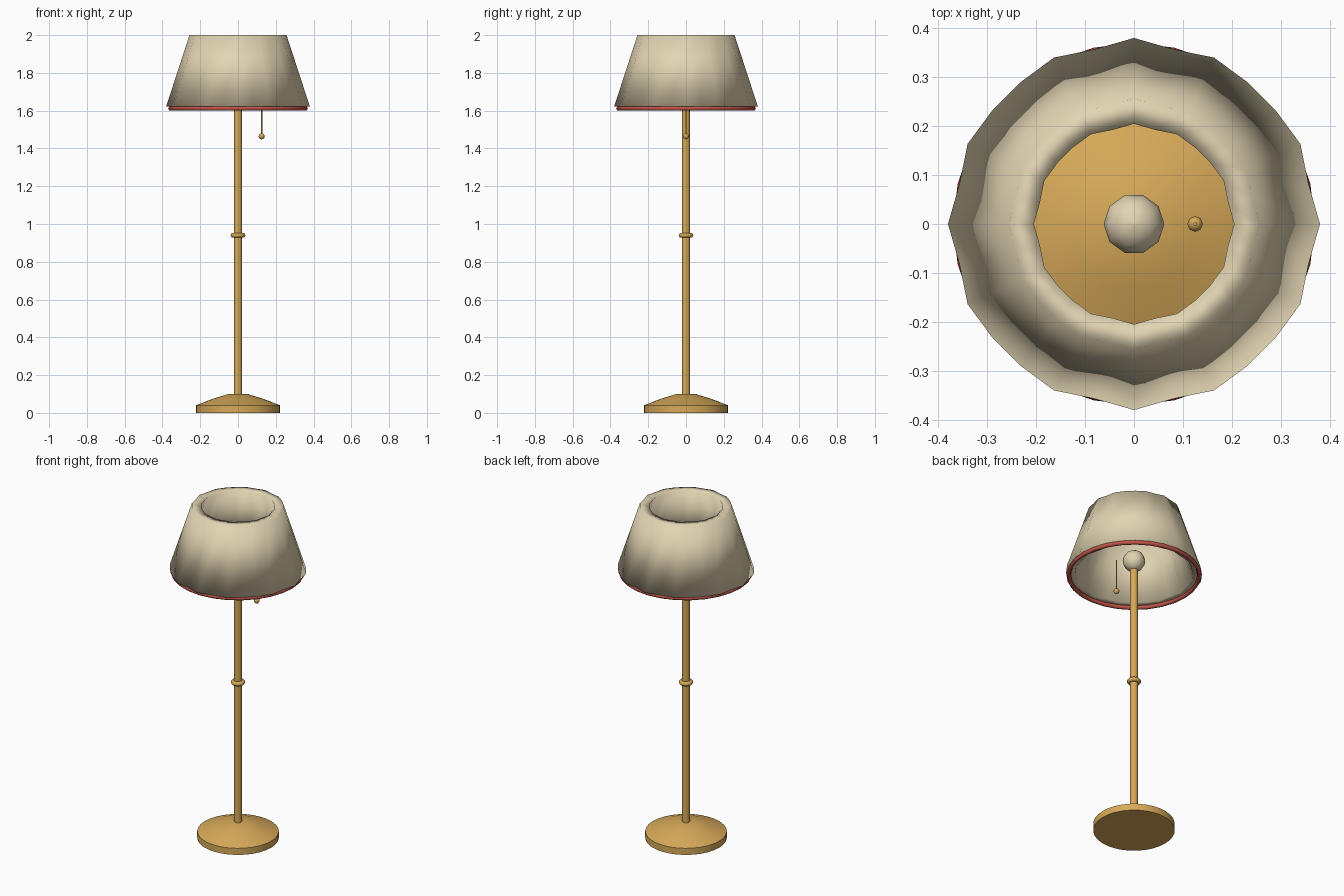
import bpy, bmesh, math

if "Cube" in bpy.data.objects:
    bpy.data.objects.remove(bpy.data.objects["Cube"])


def material(name, rgb):
    m = bpy.data.materials.new(name)
    m.diffuse_color = (*rgb, 1)
    m.use_nodes = True
    m.node_tree.nodes["Principled BSDF"].inputs["Base Color"].default_value = m.diffuse_color
    return m


BRASS = material("brass", (0.68, 0.40, 0.10))
CREAM = material("cream fabric", (0.76, 0.66, 0.45))
RED = material("red trim", (0.54, 0.09, 0.065))


def lathe(name, profile, sides, mat, closed=False, pleat=0.0, centre=(0, 0), smooth=35):
    """Spin (radius, z) points around z; open profiles get end caps."""
    bm = bmesh.new()
    rings = []
    for r, z in profile:
        ring = []
        for j in range(sides):
            a = 2 * math.pi * j / sides
            rr = r * (1 + pleat * math.cos(12 * a))
            ring.append(bm.verts.new((centre[0] + rr * math.cos(a),
                                      centre[1] + rr * math.sin(a), z)))
        rings.append(ring)
    n = len(rings)
    for i in range(n if closed else n - 1):
        lo, hi = rings[i], rings[(i + 1) % n]
        for j in range(sides):
            k = (j + 1) % sides
            bm.faces.new((lo[j], lo[k], hi[k], hi[j]))
    if not closed:
        bm.faces.new(rings[0][::-1])
        bm.faces.new(rings[-1])
    bmesh.ops.recalc_face_normals(bm, faces=bm.faces[:])
    return finish(name, bm, mat, smooth)


def finish(name, bm, mat, smooth):
    me = bpy.data.meshes.new(name)
    bm.to_mesh(me)
    bm.free()
    me.materials.append(mat)
    ob = bpy.data.objects.new(name, me)
    bpy.context.collection.objects.link(ob)
    bpy.ops.object.select_all(action='DESELECT')
    ob.select_set(True)
    bpy.context.view_layer.objects.active = ob
    bpy.ops.object.shade_smooth_by_angle(angle=math.radians(smooth))
    return ob


def ball(name, x, z, radius, sides, rows, mat):
    prof = [(radius * math.sin(math.pi * i / rows), z - radius * math.cos(math.pi * i / rows))
            for i in range(1, rows)]
    prof = [(0.0005, z - radius)] + prof + [(0.0005, z + radius)]
    return lathe(name, prof, sides, mat, centre=(x, 0), smooth=60)


def ring_profile(major, z, minor, sides):
    return [(major + minor * math.cos(2 * math.pi * i / sides),
             z + minor * math.sin(2 * math.pi * i / sides)) for i in range(sides)]


# Foot and stem
lathe("base", [(0.223, 0), (0.223, 0.04), (0.13, 0.076), (0.05, 0.1)], 32, BRASS)
lathe("pole", [(0.022, 0.08), (0.022, 1.68)], 10, BRASS, smooth=40)
lathe("pole_collar", ring_profile(0.027, 0.94, 0.013, 6), 14, BRASS, closed=True, smooth=70)

# Pleated thick-walled shade with its hem
lathe("lampshade", [(0.373, 1.622), (0.252, 2.0), (0.201, 2.0), (0.322, 1.622)],
      28, CREAM, closed=True, pleat=0.02, smooth=150)
lathe("shade_trim", ring_profile(0.358, 1.612, 0.012, 6), 28, RED, closed=True, smooth=65)

# Bulb and pull switch
ball("bulb", 0, 1.70, 0.062, 10, 8, CREAM)
lathe("pull_cord", [(0.004, 1.465), (0.004, 1.66)], 6, BRASS, centre=(0.125, 0), smooth=65)
ball("pull_knob", 0.125, 1.464, 0.016, 8, 6, BRASS)
